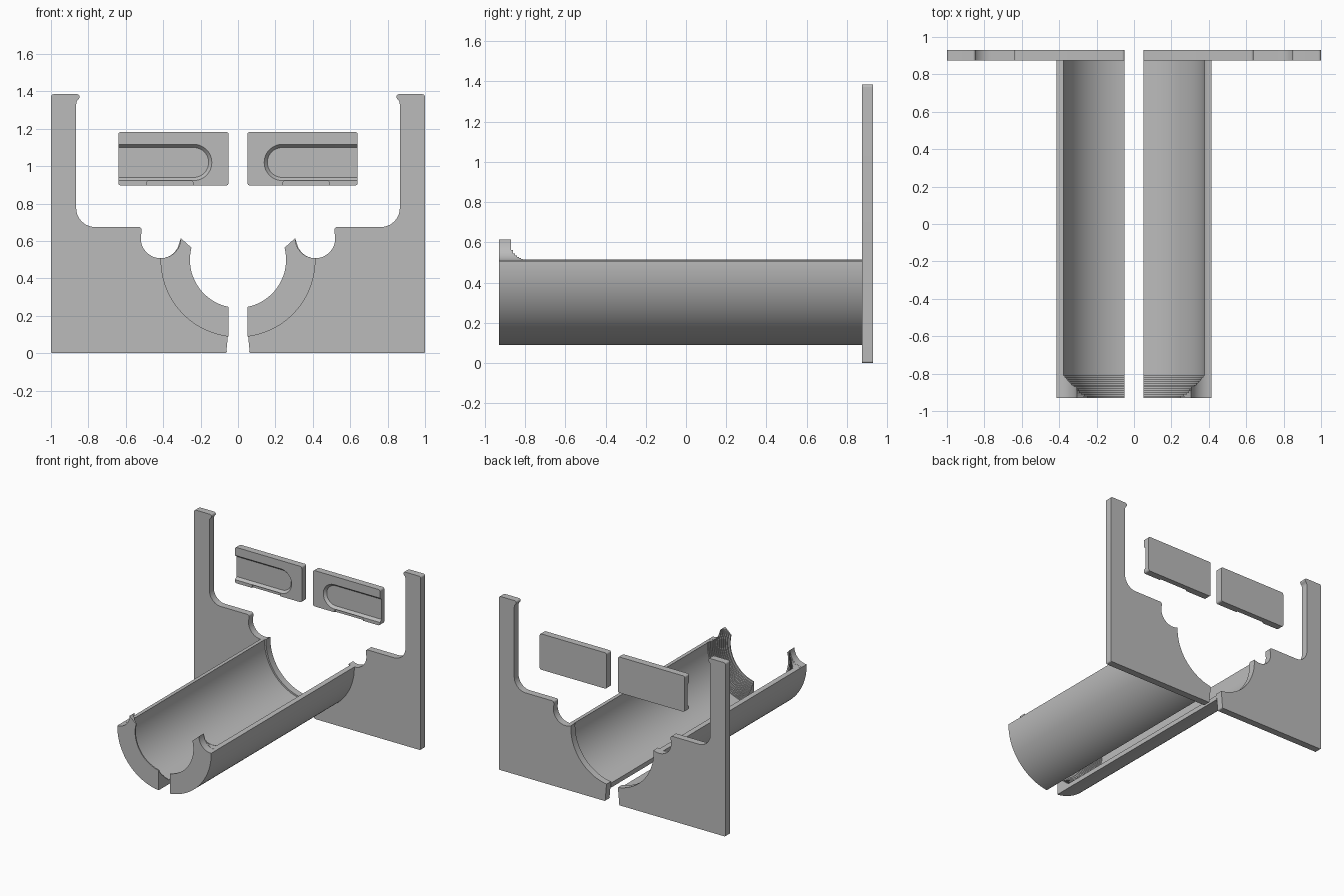
import bpy, bmesh, math
from mathutils import Vector

cube = bpy.data.objects.get("Cube")
if cube:
    bpy.data.objects.remove(cube)

GREY = (0.5, 0.5, 0.5, 1)
mat = bpy.data.materials.new("plain_grey")
mat.use_nodes = True
mat.diffuse_color = GREY
mat.node_tree.nodes["Principled BSDF"].inputs["Base Color"].default_value = GREY

FRONT, WALL, BACK = -0.93, 0.875, 0.93   # depth stations
GAP = 0.05                               # half the gap between both sides
AXIS = Vector((0, 0.5))                  # trough axis in x, z
OUTER, INNER, LIP = 0.414, 0.378, 0.257  # trough radii
NOTCH, NOTCH_R = Vector((0.413, 0.615)), 0.107


def arc(centre, radius, start, end, count):
    """Points on a circle in the x, z plane, angles in degrees."""
    result = []
    for i in range(count + 1):
        a = math.radians(start + (end - start) * i / count)
        result.append(centre + radius * Vector((math.cos(a), math.sin(a))))
    return result


def rounded(corners, steps=8):
    """Polygon from (x, z, radius) corners, each corner filleted."""
    result = []
    for i, (x, z, r) in enumerate(corners):
        p = Vector((x, z))
        if r == 0:
            result.append(p)
            continue
        u = (Vector(corners[i - 1][:2]) - p).normalized()
        v = (Vector(corners[(i + 1) % len(corners)][:2]) - p).normalized()
        half = u.angle(v) / 2
        a, b = p + u * r / math.tan(half), p + v * r / math.tan(half)
        c = p + (u + v).normalized() * r / math.sin(half)
        for k in range(steps + 1):
            d = (a - c).lerp(b - c, k / steps).normalized()
            result.append(c + d * r)
    return result


def loft(name, side, sections):
    """Solid through matching (y, points) sections; side mirrors it in x."""
    bm = bmesh.new()
    rings = [[bm.verts.new((side * p.x, y, p.y)) for p in pts] for y, pts in sections]
    n = len(rings[0])
    for a, b in zip(rings, rings[1:]):
        for i in range(n):
            j = (i + 1) % n
            bm.faces.new((a[i], a[j], b[j], b[i]))
    bm.faces.new(rings[0])
    bm.faces.new(rings[-1])
    bmesh.ops.remove_doubles(bm, verts=bm.verts, dist=0.00002)
    bmesh.ops.dissolve_degenerate(bm, edges=bm.edges, dist=0.00002)
    bmesh.ops.recalc_face_normals(bm, faces=bm.faces)
    mesh = bpy.data.meshes.new(name)
    bm.to_mesh(mesh)
    bm.free()
    obj = bpy.data.objects.new(name, mesh)
    bpy.context.collection.objects.link(obj)
    mesh.materials.append(mat)
    return obj


def select(obj):
    bpy.ops.object.select_all(action='DESELECT')
    obj.select_set(True)
    bpy.context.view_layer.objects.active = obj


def smooth(obj):
    select(obj)
    bpy.ops.object.shade_smooth_by_angle(angle=math.radians(30))


def inner_edge(radius):
    """Notch angle where the bore meets it, and the bore arc from there down."""
    end = -90
    while end > -180:
        a = math.radians(end - 0.5)
        if (NOTCH + NOTCH_R * Vector((math.cos(a), math.sin(a))) - AXIS).length < radius:
            break
        end -= 0.5
    a = math.radians(end)
    tip = NOTCH + NOTCH_R * Vector((math.cos(a), math.sin(a))) - AXIS
    top = min(math.degrees(math.atan2(tip.y, tip.x)), 14.5)
    bottom = -math.degrees(math.acos(GAP / radius))
    return end, arc(AXIS, radius, top, bottom, 40)


def trough_section(radius):
    end, bore = inner_edge(radius)
    low = -math.degrees(math.acos(GAP / OUTER))
    return (arc(AXIS, OUTER, low, 1.1, 40)
            + arc(NOTCH, NOTCH_R, -90, end, 14)[1:]
            + bore)


def cut(obj, cutter):
    mod = obj.modifiers.new("cut", 'BOOLEAN')
    mod.operation = 'DIFFERENCE'
    mod.solver = 'EXACT'
    mod.object = cutter
    select(obj)
    bpy.ops.object.modifier_apply(modifier=mod.name)
    bpy.data.objects.remove(cutter)


def slot(z_half, tip):
    """Slot outline with one round end, open past the panel's outer edge."""
    c = Vector((tip + z_half, 1.02))
    return ([Vector((0.7, 1.02 + z_half))] + arc(c, z_half, 90, 270, 24)
            + [Vector((0.7, 1.02 - z_half))])


for side, word in ((1, "left"), (-1, "right")):
    # Half trough with a stepped, thickened front lip
    steps, depth = 12, 0.12
    sections = []
    for i in range(steps):
        pts = trough_section(LIP + (INNER - LIP) * (i / steps) ** 0.8)
        y = FRONT + depth * i / steps
        sections += [(y, pts), (y + depth / steps, pts)]
    pts = trough_section(INNER)
    sections += [(FRONT + depth, pts), (WALL, pts)]
    smooth(loft(word + "_trough", side, sections))

    # Back plate with upright arm, hook, round notch and bore
    end, bore = inner_edge(0.365)
    outline = rounded([
        (GAP, 0, 0.01), (1, 0, 0.01), (1, 1.385, 0.015), (0.83, 1.385, 0.014),
        (0.865, 1.345, 0.04), (0.865, 0.675, 0.1), (0.516, 0.675, 0.014),
        (0.516, 0.643, 0)])
    outline += arc(NOTCH, NOTCH_R, 14, end, 32)[1:] + bore
    smooth(loft(word + "_back_plate", side, [(WALL, outline), (BACK, outline)]))

    # Separate panel with a round ended slot and a shallow lower relief
    outline = rounded([(GAP, 0.897, 0.014), (0.64, 0.897, 0.014),
                       (0.64, 1.183, 0.014), (GAP, 1.183, 0.014)])
    panel = loft(word + "_panel", side, [(WALL, outline), (BACK, outline)])
    wide, narrow = slot(0.097, 0.14), slot(0.08, 0.157)
    cut(panel, loft("slot_cutter", side,
                    [(WALL - 0.01, wide), (WALL, wide), (WALL + 0.02, narrow)]))
    relief = rounded([(0.24, 0.88, 0), (0.49, 0.88, 0),
                      (0.49, 0.922, 0.014), (0.24, 0.922, 0.014)])
    cut(panel, loft("relief_cutter", side,
                    [(WALL - 0.01, relief), (WALL + 0.012, relief)]))
    smooth(panel)
